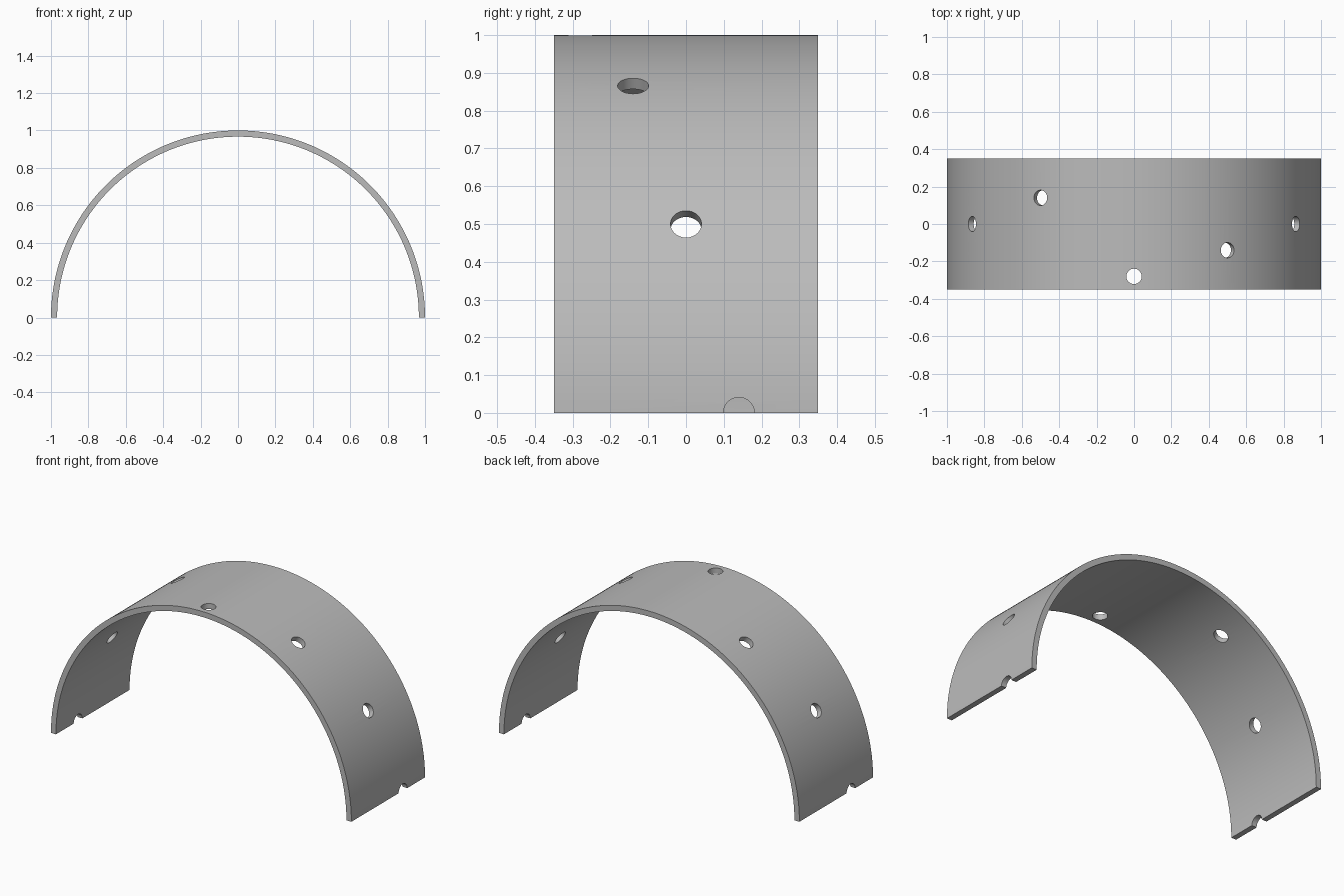
import bpy
import bmesh
import math
from mathutils import Matrix

cube = bpy.data.objects.get("Cube")
if cube:
    bpy.data.objects.remove(cube, do_unlink=True)

OUTER, INNER, HALF_WIDTH = 1.0, 0.967, 0.35
HOLE_RADIUS = 0.041
SEGMENTS = 120

steel = bpy.data.materials.new("grey steel")
steel.use_nodes = True
GREY = (0.5, 0.5, 0.5, 1)
steel.diffuse_color = GREY
steel.node_tree.nodes["Principled BSDF"].inputs["Base Color"].default_value = GREY


def make_object(name, bm):
    bmesh.ops.recalc_face_normals(bm, faces=bm.faces)
    mesh = bpy.data.meshes.new(name)
    bm.to_mesh(mesh)
    bm.free()
    mesh.materials.append(steel)
    obj = bpy.data.objects.new(name, mesh)
    bpy.context.collection.objects.link(obj)
    return obj


# Half-ring shell: a rectangular section swept through half a turn
bm = bmesh.new()
section = [bm.verts.new((r, y, 0)) for r, y in (
    (INNER, -HALF_WIDTH), (OUTER, -HALF_WIDTH), (OUTER, HALF_WIDTH), (INNER, HALF_WIDTH))]
start = bm.faces.new(section)
bmesh.ops.spin(bm, geom=[start], cent=(0, 0, 0), axis=(0, -1, 0),
               angle=math.pi, steps=SEGMENTS, use_duplicate=False)
# Keep a closed solid: cap whichever end the sweep left open
bmesh.ops.holes_fill(bm, edges=[e for e in bm.edges if e.is_boundary], sides=4)
shell = make_object("bearing_shell", bm)

# Radial drill holes every 30 degrees; the end ones leave half-round notches
bm = bmesh.new()
for i, y in enumerate((0.14, 0, -0.14, -0.28, 0.14, 0, -0.14)):
    turn = Matrix.Rotation(math.pi / 2 - i * math.pi / 6, 4, 'Y')
    matrix = Matrix.Translation((0, y, 0)) @ turn @ Matrix.Translation((0, 0, OUTER))
    bmesh.ops.create_cone(bm, cap_ends=True, segments=48, radius1=HOLE_RADIUS,
                          radius2=HOLE_RADIUS, depth=0.2, matrix=matrix)
drill = make_object("hole_cutter", bm)
drill.hide_render = True

cut = shell.modifiers.new("holes", 'BOOLEAN')
cut.operation = 'DIFFERENCE'
cut.solver = 'EXACT'
cut.object = drill

bpy.ops.object.select_all(action='DESELECT')
shell.select_set(True)
bpy.context.view_layer.objects.active = shell
bpy.ops.object.modifier_apply(modifier=cut.name)
bpy.data.objects.remove(drill, do_unlink=True)
bpy.ops.object.shade_smooth_by_angle(angle=math.radians(30))
